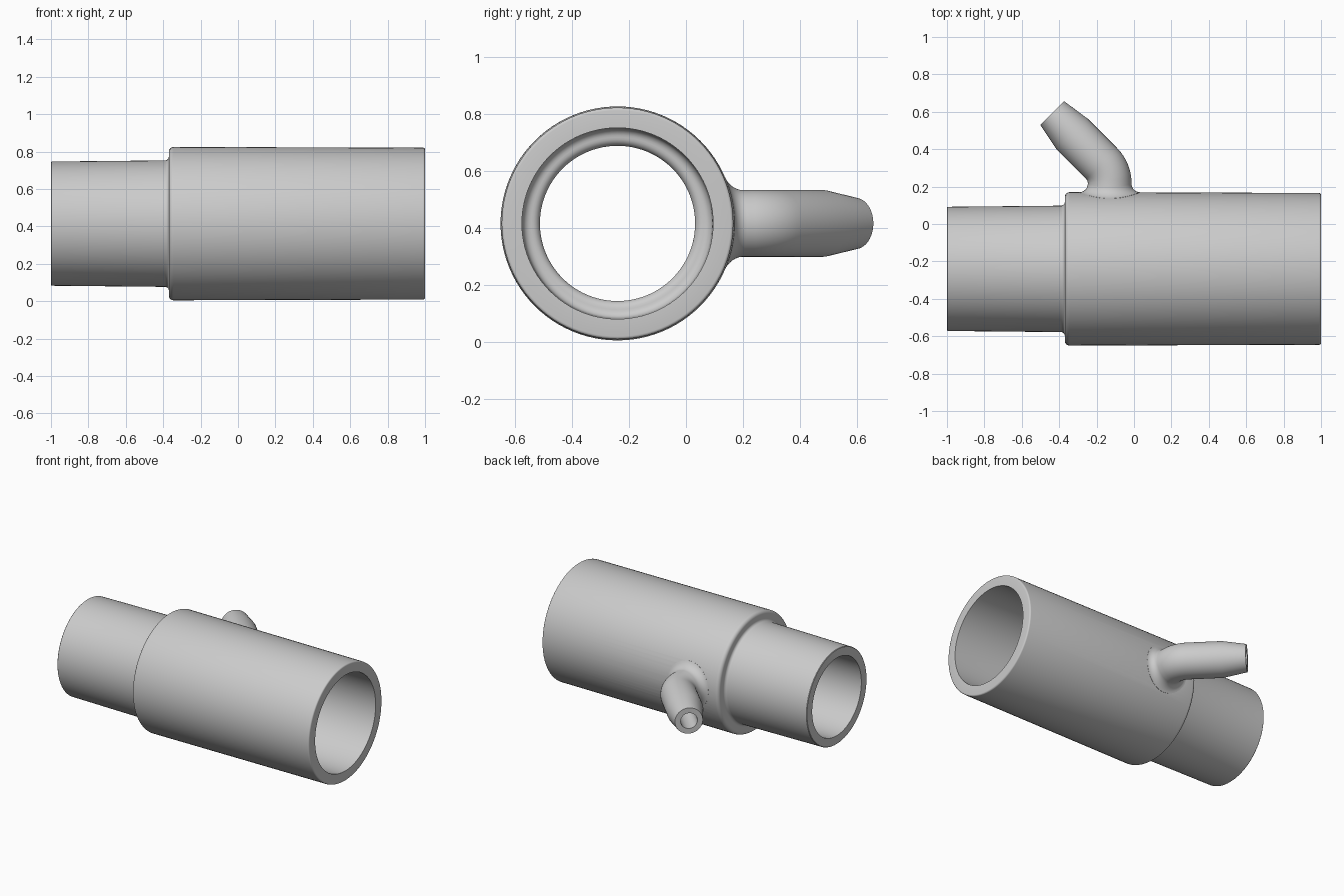
import bpy, bmesh, math
from mathutils import Vector

if "Cube" in bpy.data.objects:
    bpy.data.objects.remove(bpy.data.objects["Cube"])

AY, AZ = -0.24, 0.415        # axis of the main pipe
R = 0.41                     # main pipe radius
BX = -0.13                   # branch position along the pipe
SEG, TSEG = 96, 48

grey = bpy.data.materials.new("plastic_grey")
grey.diffuse_color = (0.6, 0.6, 0.6, 1)
grey.use_nodes = True
grey.node_tree.nodes["Principled BSDF"].inputs["Base Color"].default_value = grey.diffuse_color


def loft(name, rings, closed=False):
    """Skin a list of point rings; cap the ends or join last to first."""
    bm = bmesh.new()
    vr = [[bm.verts.new(p) for p in ring] for ring in rings]
    pairs = list(zip(vr, vr[1:])) + ([(vr[-1], vr[0])] if closed else [])
    for a, b in pairs:
        n = len(a)
        for i in range(n):
            j = (i + 1) % n
            bm.faces.new((a[i], a[j], b[j], b[i]))
    if not closed:
        bm.faces.new(vr[0])
        bm.faces.new(vr[-1])
    bmesh.ops.recalc_face_normals(bm, faces=bm.faces)
    me = bpy.data.meshes.new(name)
    bm.to_mesh(me)
    bm.free()
    me.materials.append(grey)
    ob = bpy.data.objects.new(name, me)
    bpy.context.collection.objects.link(ob)
    return ob


def circle(c, d, r, n=TSEG):
    """Ring around c, square to the horizontal direction d."""
    side = Vector((d.y, -d.x, 0))
    return [c + r * (math.cos(a) * side + math.sin(a) * Vector((0, 0, 1)))
            for a in (2 * math.pi * i / n for i in range(n))]


def arc(cx, cr, r, a0, a1, n=6):
    """Rounded profile corner as (x, radius) points."""
    return [(cx + r * math.cos(math.radians(a0 + (a1 - a0) * i / n)),
             cr + r * math.sin(math.radians(a0 + (a1 - a0) * i / n)))
            for i in range(n + 1)]


# Main pipe: stepped outside, stepped bore
profile = [(-1, 0.272), (-1, 0.329), (-0.997, 0.332)]
profile += arc(-0.39, 0.358, 0.02, 270, 360)
profile += arc(-0.345, 0.385, 0.025, 180, 90)
profile += arc(0.99, 0.396, 0.01, 90, 0, 4)
profile += [(1, 0.335)]
profile += arc(-0.27, 0.302, 0.03, 90, 180)
profile += arc(-0.33, 0.302, 0.03, 0, -90)
pipe = loft("pipe_with_branch",
            [circle(Vector((x, AY, AZ)), Vector((1, 0, 0)), r, SEG) for x, r in profile],
            closed=True)


# Branch: filleted foot that follows the pipe, then a bend and a tapered tip
def foot(r, h):
    ring = circle(Vector((BX, 0, AZ)), Vector((0, 1, 0)), r)
    for p in ring:
        p.y = AY + math.sqrt(R * R - (p.z - AZ) ** 2) + h
    return ring


F, TR = 0.045, 0.117
rings = [circle(Vector((BX, AY + 0.36, AZ)), Vector((0, 1, 0)), 0.1), foot(TR + F, -0.02)]
for i in range(9):
    t = math.radians(90 * i / 8)
    rings.append(foot(TR + F * (1 - math.sin(t)), F * (1 - math.cos(t))))

BEND = 0.15
path = []
for i in range(1, 9):
    t = math.radians(45 * i / 8)
    path.append((Vector((BX - BEND * (1 - math.cos(t)), 0.218 + BEND * math.sin(t), AZ)),
                 Vector((-math.sin(t), math.cos(t), 0))))
d = path[-1][1]
path += [(Vector((-0.33, 0.48, AZ)), d), (Vector((-0.4375, 0.593, AZ)), d)]
for i, (c, dr) in enumerate(path):
    rings.append(circle(c, dr, 0.09 if i == len(path) - 1 else TR))
branch = loft("branch", rings)

# Branch bore, open into the main pipe
up = Vector((0, 1, 0))
bore_path = [(Vector((BX, AY + 0.2, AZ)), up), (Vector((BX, 0.218, AZ)), up)] + path[:-1]
bore_path.append((path[-1][0] + d * 0.05, d))
bore = loft("branch_bore", [circle(c, dr, 0.054, 32) for c, dr in bore_path])

bpy.context.view_layer.objects.active = pipe
pipe.select_set(True)
for tool, op in ((branch, 'UNION'), (bore, 'DIFFERENCE')):
    m = pipe.modifiers.new(op.lower(), 'BOOLEAN')
    m.object, m.operation, m.solver = tool, op, 'EXACT'
    bpy.ops.object.modifier_apply(modifier=m.name)
    bpy.data.objects.remove(tool)

bpy.ops.object.shade_smooth_by_angle(angle=math.radians(35))
